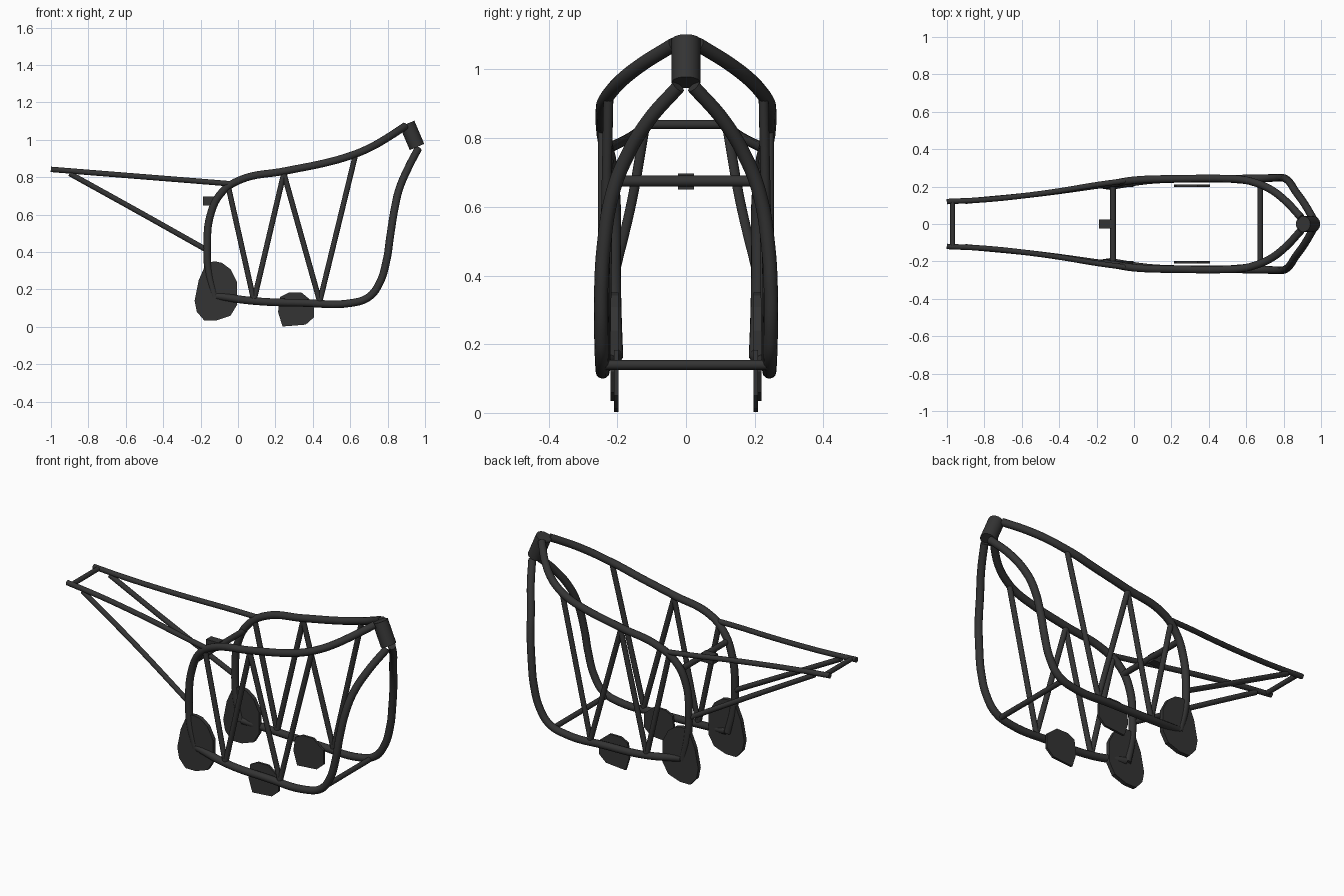
import bpy, bmesh
from mathutils import Vector

if "Cube" in bpy.data.objects:
    bpy.data.objects.remove(bpy.data.objects["Cube"])

mat = bpy.data.materials.new("dark grey metal")
mat.diffuse_color = (0.034, 0.034, 0.034, 1)
mat.use_nodes = True
mat.node_tree.nodes["Principled BSDF"].inputs["Base Color"].default_value = mat.diffuse_color


def tube(name, pts, r, smooth=True):
    """Round tube along a path, as a bevelled curve."""
    cu = bpy.data.curves.new(name, 'CURVE')
    cu.dimensions = '3D'
    cu.bevel_depth = r
    cu.bevel_resolution = 4
    cu.resolution_u = 8
    cu.use_fill_caps = True
    sp = cu.splines.new('BEZIER')
    sp.bezier_points.add(len(pts) - 1)
    for bp, p in zip(sp.bezier_points, pts):
        bp.co = p
        bp.handle_left_type = bp.handle_right_type = 'AUTO' if smooth else 'VECTOR'
    cu.materials.append(mat)
    ob = bpy.data.objects.new(name, cu)
    bpy.context.collection.objects.link(ob)
    return ob


def plate(name, outline, y0, y1):
    """Flat plate: an x-z outline extruded along y."""
    bm = bmesh.new()
    f = bm.faces.new([bm.verts.new((x, y0, z)) for x, z in outline])
    ext = bmesh.ops.extrude_face_region(bm, geom=[f])
    for v in ext['geom']:
        if isinstance(v, bmesh.types.BMVert):
            v.co.y = y1
    bmesh.ops.recalc_face_normals(bm, faces=bm.faces)
    me = bpy.data.meshes.new(name)
    bm.to_mesh(me)
    bm.free()
    me.materials.append(mat)
    bpy.context.collection.objects.link(bpy.data.objects.new(name, me))


# paths for the +y side
down = [(.962, .022, .95), (.91, .11, .85), (.862, .177, .737), (.838, .215, .635),
        (.813, .24, .48), (.795, .247, .36), (.757, .247, .235), (.7, .245, .16),
        (.6, .243, .127), (.35, .242, .128), (.09, .235, .138), (-.115, .205, .165)]
top = [(-.125, .203, .16), (-.158, .208, .3), (-.165, .21, .43), (-.147, .21, .6),
       (-.09, .22, .715), (.01, .235, .785), (.25, .242, .833), (.48, .243, .88),
       (.58, .237, .908), (.65, .22, .933), (.725, .188, .968), (.805, .128, 1.015),
       (.893, .035, 1.073)]
rail = [(-1, .12, .842), (-.8, .13, .826), (-.6, .15, .81), (-.4, .177, .794),
        (-.2, .21, .778), (-.04, .232, .765)]
strut = [(-.9, .122, .82), (-.53, .158, .615), (-.165, .207, .41)]
# zigzag braces: lower and upper ends
braces = [((-.052, .226, .75), (.085, .235, .14)), ((.085, .235, .14), (.245, .242, .82)),
          ((.245, .242, .82), (.437, .242, .135)), ((.437, .242, .135), (.627, .226, .915))]
# plate outlines
rear_plate = [(-.168, .345), (-.12, .35), (-.085, .342), (-.04, .308), (-.005, .24),
              (-.004, .12), (-.04, .06), (-.115, .034), (-.18, .034), (-.22, .08),
              (-.232, .14), (-.21, .25)]
foot_plate = [(.225, .16), (.27, .183), (.34, .183), (.405, .13), (.405, .05),
              (.362, .012), (.238, .002), (.214, .08)]

for s, side in ((1, "left"), (-1, "right")):
    def m(pts):
        return [(x, s * y, z) for x, y, z in pts]
    tube(f"down_tube_{side}", m(down), .0205)
    tube(f"top_tube_{side}", m(top), .0205)
    tube(f"seat_rail_{side}", m(rail), .0145)
    tube(f"seat_strut_{side}", m(strut), .0145)
    for i, b in enumerate(braces):
        tube(f"brace_{side}_{i + 1}", m(b), .0145, False)
    plate(f"rear_plate_{side}", rear_plate, s * .197, s * .22)
    plate(f"foot_plate_{side}", foot_plate, s * .197, s * .21)

# cross members
tube("rear_crossbar", [(-.97, -.122, .84), (-.97, .122, .84)], .0135, False)
tube("middle_crossbar", [(-.113, -.213, .675), (-.113, .213, .675)], .0165, False)
tube("front_crossbar", [(.675, -.243, .14), (.675, .243, .14)], .0145, False)

# shock bracket on the middle crossbar
plate("shock_bracket", [(-.187, .65), (-.11, .65), (-.11, .697), (-.187, .697)], -.023, .023)

# head tube
a, b = Vector((.957, 0, .962)), Vector((.904, 0, 1.086))
bpy.ops.mesh.primitive_cylinder_add(vertices=32, radius=.042, depth=(b - a).length,
                                    location=(a + b) / 2)
head = bpy.context.object
head.name = "head_tube"
head.rotation_euler = (b - a).to_track_quat('Z', 'Y').to_euler()
head.data.materials.append(mat)
bpy.ops.object.shade_smooth_by_angle()
